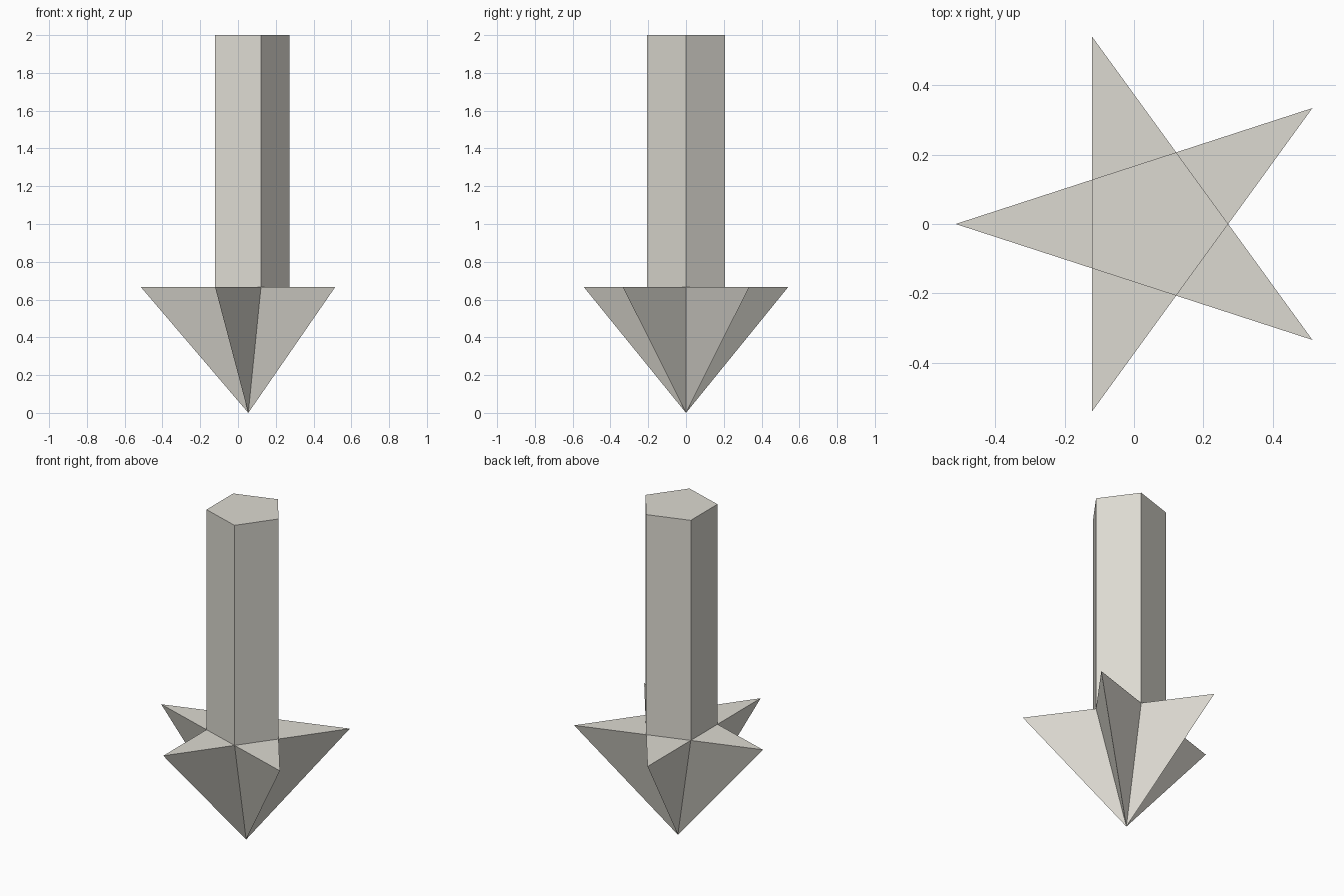
import bpy
import bmesh
from math import cos, sin, pi

cube = bpy.data.objects.get("Cube")
if cube:
    bpy.data.objects.remove(cube, do_unlink=True)

OUTER = 0.5695           # star point radius
INNER = OUTER * 0.382    # star notch radius, also the shaft radius
CENTRE_X = 0.0545
SHOULDER = 0.667
TOP = 2.0

stone = bpy.data.materials.new("warm_grey")
stone.use_nodes = True
colour = (0.72, 0.70, 0.64, 1)
stone.diffuse_color = colour
stone.node_tree.nodes["Principled BSDF"].inputs["Base Color"].default_value = colour


def ring(bm, radius, z, start):
    """Five vertices evenly spaced about the model's axis."""
    angles = [start + i * 2 * pi / 5 for i in range(5)]
    return [bm.verts.new((CENTRE_X + radius * cos(a), radius * sin(a), z)) for a in angles]


def finish(bm, name):
    mesh = bpy.data.meshes.new(name)
    bm.to_mesh(mesh)
    bm.free()
    mesh.materials.append(stone)
    obj = bpy.data.objects.new(name, mesh)
    bpy.context.collection.objects.link(obj)


# Five-sided shaft, open where it meets the head
bm = bmesh.new()
low = ring(bm, INNER, SHOULDER, 0)
high = ring(bm, INNER, TOP, 0)
for i in range(5):
    j = (i + 1) % 5
    bm.faces.new((low[i], low[j], high[j], high[i]))
bm.faces.new(high)
finish(bm, "shaft")

# Star-shaped head: flat points on top, tapering to a tip below
bm = bmesh.new()
notches = ring(bm, INNER, SHOULDER, 0)
points = ring(bm, OUTER, SHOULDER, pi / 5)
tip = bm.verts.new((CENTRE_X, 0, 0))
for i in range(5):
    j = (i + 1) % 5
    bm.faces.new((notches[i], points[i], notches[j]))
    bm.faces.new((points[i], notches[i], tip))
    bm.faces.new((notches[j], points[i], tip))
finish(bm, "star_head")
